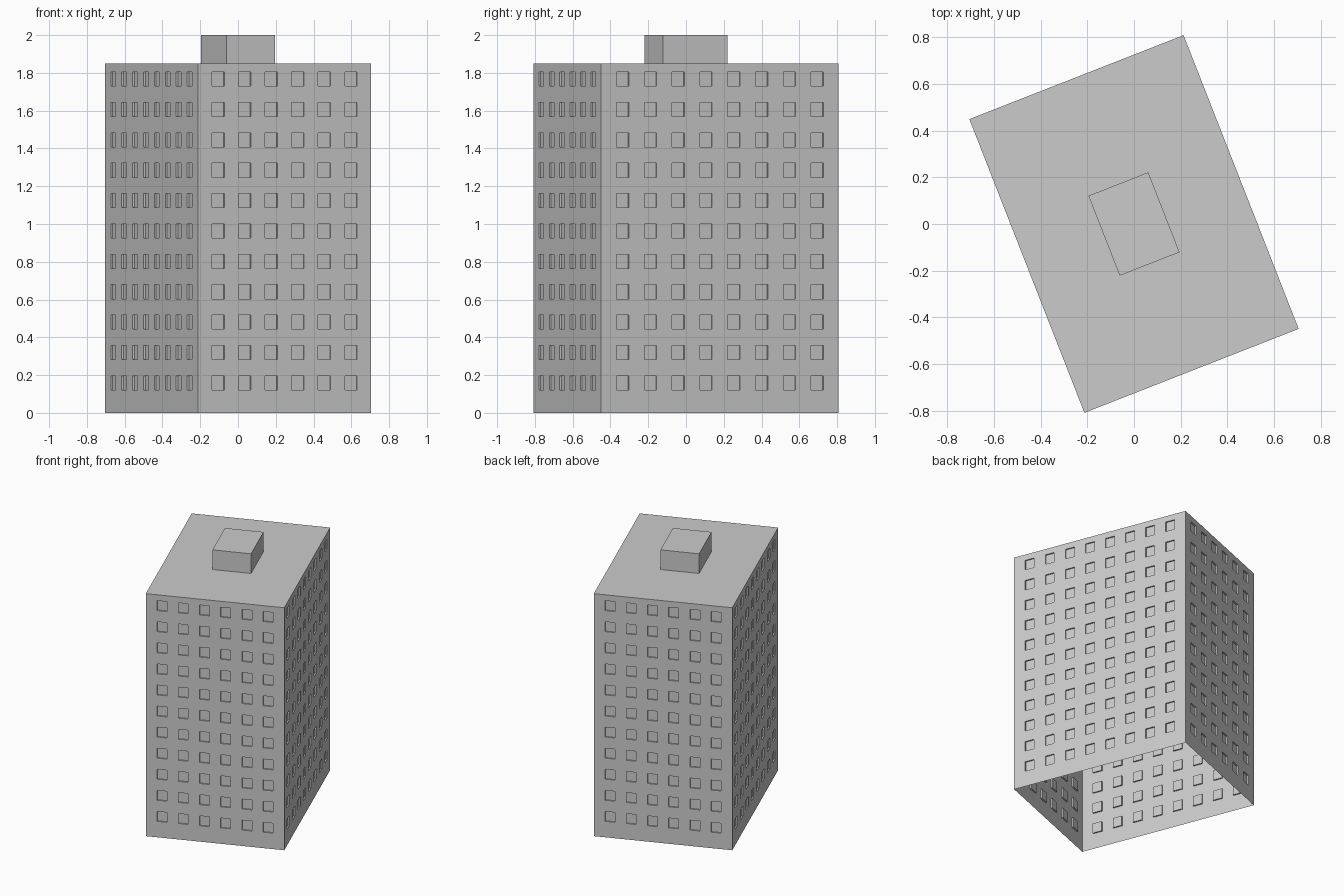
import bpy, bmesh, math
from mathutils import Vector, Matrix

if "Cube" in bpy.data.objects:
    bpy.data.objects.remove(bpy.data.objects["Cube"])

W, D, H, TOP = 0.985, 1.35, 1.85, 2.0     # tower width, depth, roof and penthouse height
PW, PD = 0.275, 0.367                     # penthouse width, depth
WIN_W, WIN_H, RECESS = 0.07, 0.075, 0.01
ROWS, ROW_Z, ROW_STEP = 11, 0.159, 0.1608
TURN = Matrix.Rotation(math.radians(21.4), 4, 'Z')


def make_object(name, bm):
    bmesh.ops.remove_doubles(bm, verts=bm.verts, dist=1e-5)
    bmesh.ops.recalc_face_normals(bm, faces=bm.faces)
    bmesh.ops.transform(bm, matrix=TURN, verts=bm.verts)
    me = bpy.data.meshes.new(name)
    bm.to_mesh(me)
    bm.free()
    ob = bpy.data.objects.new(name, me)
    bpy.context.collection.objects.link(ob)
    return ob


def quad(bm, pts):
    return bm.faces.new([bm.verts.new(p) for p in pts])


def stops(centres, size, end):
    return [0] + [c + s * size / 2 for c in centres for s in (-1, 1)] + [end]


def wall(bm, length, dist, angle, cols, step):
    """Grid wall whose window cells are pushed inwards."""
    rot = Matrix.Rotation(angle, 4, 'Z')
    us = stops([length / 2 + (i - (cols - 1) / 2) * step for i in range(cols)], WIN_W, length)
    zs = stops([ROW_Z + i * ROW_STEP for i in range(ROWS)], WIN_H, H)

    def pt(u, z, d=0):
        return rot @ Vector((u - length / 2, -dist + d, z))

    for i in range(len(us) - 1):
        for j in range(len(zs) - 1):
            cell = [(us[i], zs[j]), (us[i + 1], zs[j]),
                    (us[i + 1], zs[j + 1]), (us[i], zs[j + 1])]
            if i % 2 and j % 2:
                quad(bm, [pt(u, z, RECESS) for u, z in cell])
                for a, b in zip(cell, cell[1:] + cell[:1]):
                    quad(bm, [pt(*a), pt(*b), pt(*b, RECESS), pt(*a, RECESS)])
            else:
                quad(bm, [pt(u, z) for u, z in cell])


def ring(w, d, z):
    return [Vector((x * w / 2, y * d / 2, z)) for x, y in ((-1, -1), (1, -1), (1, 1), (-1, 1))]


def band(bm, lower, upper):
    for i in range(4):
        k = (i + 1) % 4
        quad(bm, [lower[i], lower[k], upper[k], upper[i]])


# Four window walls, open at the bottom
bm = bmesh.new()
for turn in (0, math.pi):
    wall(bm, W, D / 2, turn, 6, 0.151)
    wall(bm, D, W / 2, turn + math.pi / 2, 8, 0.158)
make_object("tower_walls", bm)

# Flat roof around the penthouse, with the penthouse rising from it
bm = bmesh.new()
band(bm, ring(W, D, H), ring(PW, PD, H))
band(bm, ring(PW, PD, H), ring(PW, PD, TOP))
quad(bm, ring(PW, PD, TOP))
make_object("roof_and_penthouse", bm)
